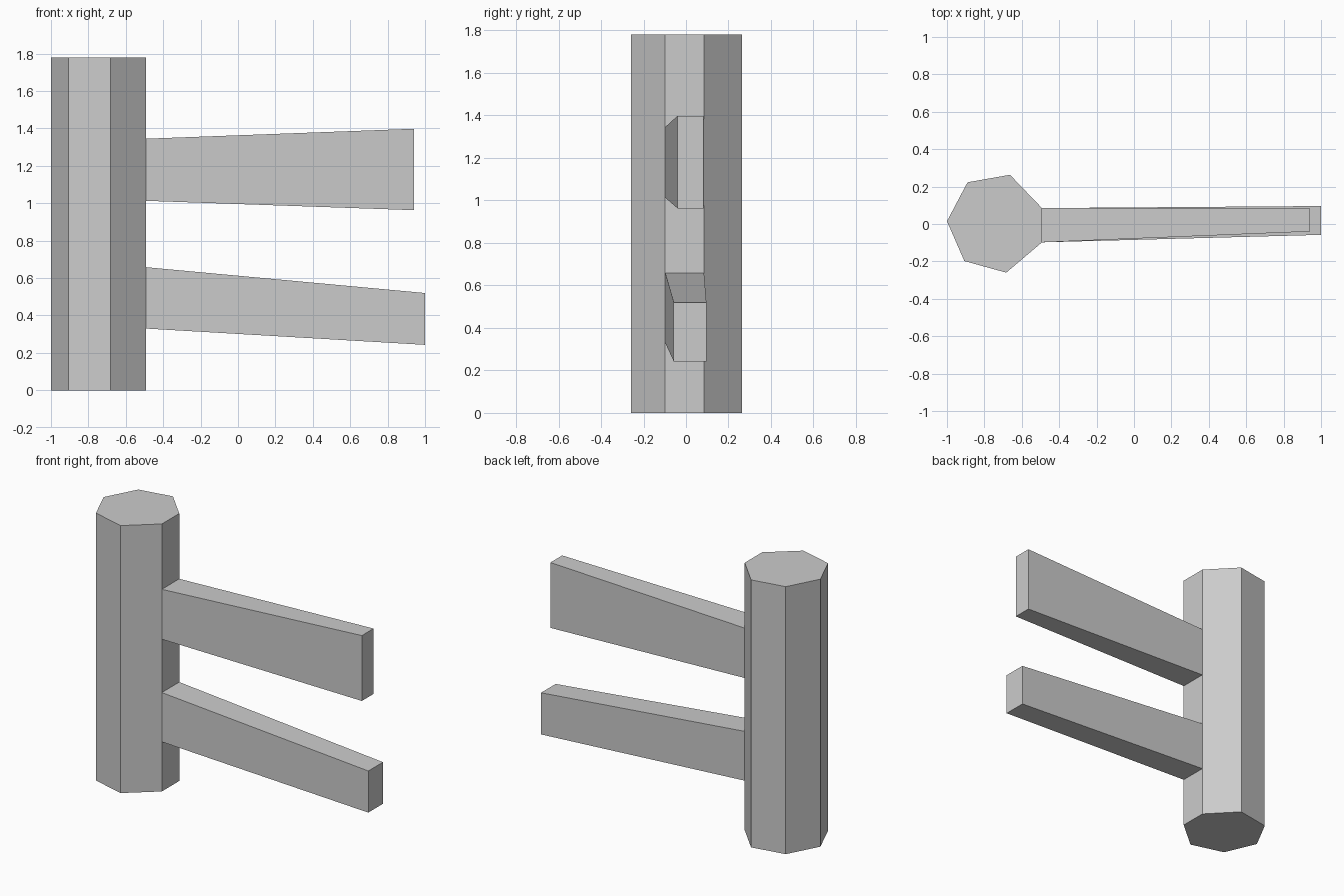
import bpy, bmesh
from mathutils import Vector

cube = bpy.data.objects.get("Cube")
if cube:
    bpy.data.objects.remove(cube, do_unlink=True)

GREY = (0.6, 0.6, 0.6, 1)
grey = bpy.data.materials.new("plain grey")
grey.use_nodes = True
grey.diffuse_color = GREY
bsdf = grey.node_tree.nodes["Principled BSDF"]
bsdf.inputs["Base Color"].default_value = GREY
bsdf.inputs["Roughness"].default_value = 0.9


def loft(name, start, end):
    """Flat-faced solid between two matching outlines."""
    bm = bmesh.new()
    a = [bm.verts.new(Vector(p)) for p in start]
    b = [bm.verts.new(Vector(p)) for p in end]
    bm.faces.new(a)
    bm.faces.new(b)
    n = len(a)
    for i in range(n):
        j = (i + 1) % n
        bm.faces.new((a[i], a[j], b[j], b[i]))
    bmesh.ops.recalc_face_normals(bm, faces=bm.faces)
    mesh = bpy.data.meshes.new(name)
    bm.to_mesh(mesh)
    bm.free()
    mesh.materials.append(grey)
    obj = bpy.data.objects.new(name, mesh)
    bpy.context.collection.objects.link(obj)
    return obj


def rect(x, y0, y1, z0, z1):
    return [(x, y0, z0), (x, y1, z0), (x, y1, z1), (x, y0, z1)]


# Seven-sided upright post
outline = [(-1, 0.015), (-0.89, 0.223), (-0.663, 0.263), (-0.492, 0.085),
           (-0.492, -0.098), (-0.683, -0.26), (-0.907, -0.198)]
loft("post", [(x, y, 0) for x, y in outline], [(x, y, 1.78) for x, y in outline])

# Tapered rails growing out of the post's flat side
loft("upper_rail", rect(-0.492, -0.098, 0.085, 1.013, 1.345),
     rect(0.94, -0.04, 0.083, 0.963, 1.398))
loft("lower_rail", rect(-0.492, -0.098, 0.085, 0.33, 0.658),
     rect(1.0, -0.058, 0.096, 0.243, 0.52))
